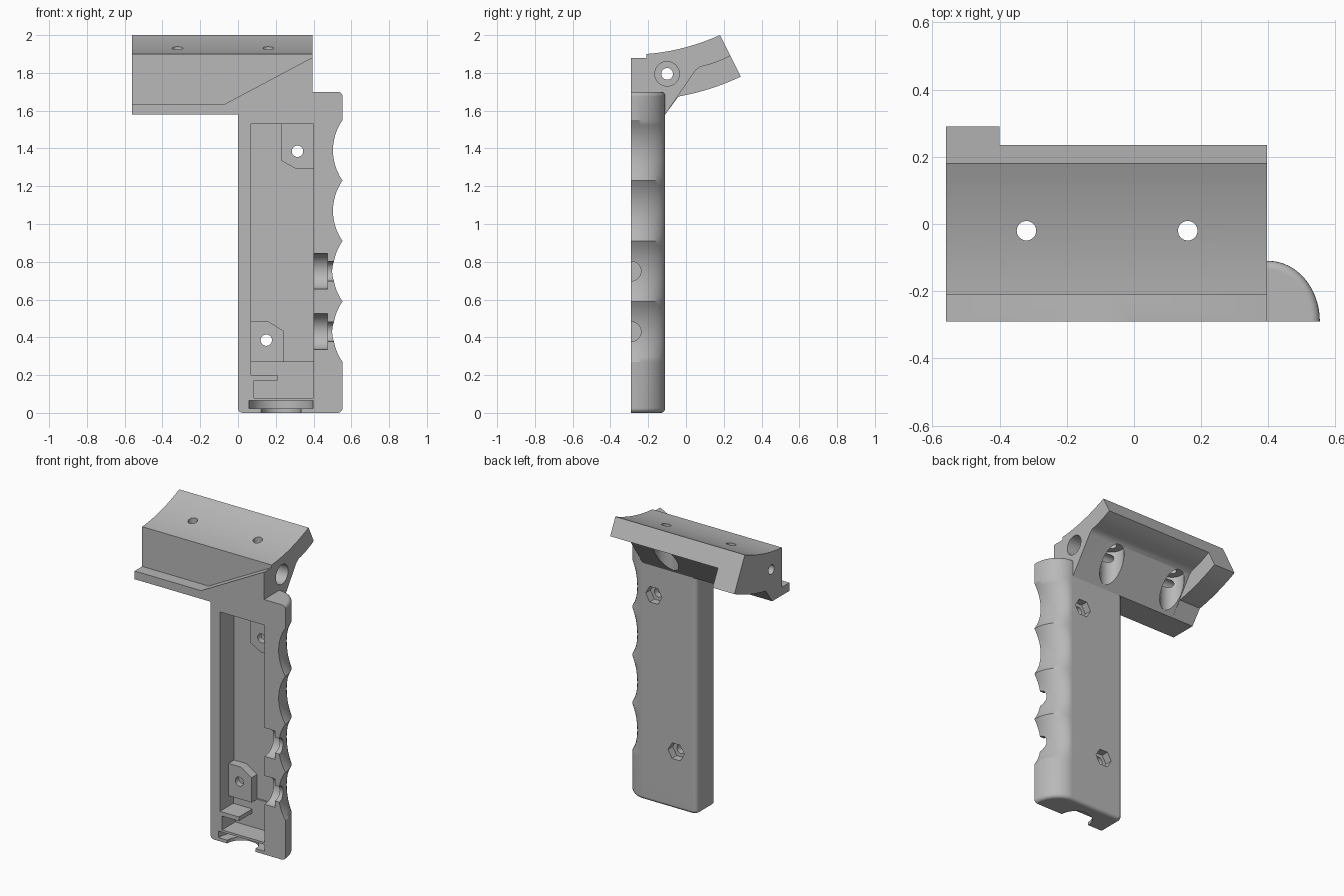
import bpy, bmesh, math
from mathutils import Vector

cube = bpy.data.objects.get("Cube")
if cube:
    bpy.data.objects.remove(cube, do_unlink=True)

grey = bpy.data.materials.new("plain grey")
grey.use_nodes = True
grey.diffuse_color = (0.48, 0.48, 0.48, 1)
grey.node_tree.nodes["Principled BSDF"].inputs["Base Color"].default_value = grey.diffuse_color

FRONT, BACK, SIDE = -0.29, -0.11, 0.4


def loft(name, rings):
    """Closed solid through a list of equal rings."""
    bm = bmesh.new()
    rows = [[bm.verts.new(p) for p in ring] for ring in rings]
    n = len(rows[0])
    for low, high in zip(rows, rows[1:]):
        for i in range(n):
            j = (i + 1) % n
            bm.faces.new((low[i], low[j], high[j], high[i]))
    bm.faces.new(rows[0][::-1])
    bm.faces.new(rows[-1])
    bmesh.ops.recalc_face_normals(bm, faces=bm.faces)
    mesh = bpy.data.meshes.new(name)
    bm.to_mesh(mesh)
    bm.free()
    mesh.materials.append(grey)
    obj = bpy.data.objects.new(name, mesh)
    bpy.context.collection.objects.link(obj)
    return obj


def prism(name, axis, outline, start, end):
    """Outline in the two other axes, pushed along the given axis."""
    place = {"x": lambda a, b, t: (t, a, b),
             "y": lambda a, b, t: (a, t, b),
             "z": lambda a, b, t: (a, b, t)}[axis]
    return loft(name, [[place(a, b, t) for a, b in outline] for t in (start, end)])


def rect(a0, a1, b0, b1):
    return [(a0, b0), (a1, b0), (a1, b1), (a0, b1)]


def circle(a, b, r, sides=32):
    return [(a + r * math.cos(math.tau * i / sides), b + r * math.sin(math.tau * i / sides))
            for i in range(sides)]


def bow(p, q, sag, steps=12):
    """Shallow curve from p to q, bulging downward by sag."""
    p, q = Vector(p), Vector(q)
    return [tuple(p.lerp(q, i / steps) - Vector((0, 4 * sag * (i / steps) * (1 - i / steps))))
            for i in range(steps + 1)]


def combine(target, other, operation="DIFFERENCE"):
    mod = target.modifiers.new("combine", "BOOLEAN")
    mod.operation, mod.solver, mod.object = operation, "EXACT", other
    bpy.context.view_layer.objects.active = target
    bpy.ops.object.modifier_apply(modifier=mod.name)
    bpy.data.objects.remove(other, do_unlink=True)


# Grip: rounded half section, lofted upward with finger scallops
def scallop(z):
    for i in range(4):
        dz = abs(z - 0.43 - 0.32 * i)
        if dz <= 0.16:
            return math.sqrt(0.28 ** 2 - dz * dz) - math.sqrt(0.28 ** 2 - 0.16 ** 2)
    return 0


def section(z, inset):
    r, pts = 0.03, [(inset, FRONT)]
    for i in range(6):
        a = math.pi - math.pi / 2 * i / 5
        pts.append((inset + r + r * math.cos(a), BACK - inset - r + r * math.sin(a)))
    rx, ry = 0.153 - scallop(z) - inset, BACK - FRONT - inset
    for i in range(17):
        a = math.pi / 2 * (1 - i / 16)
        pts.append((SIDE + rx * math.cos(a), FRONT + ry * math.sin(a)))
    return [(x, y, z) for x, y in pts]


top, edge = 1.7, 0.025
turns = [math.pi / 2 * i / 5 for i in range(6)]
levels = [(edge * (1 - math.cos(a)), edge * (1 - math.sin(a))) for a in turns]
levels = [(edge - edge * math.cos(a), edge - edge * math.sin(a)) for a in turns]
levels += [(0.27 + 0.32 * 4 * i / 48, 0) for i in range(49)]
levels += [(top - edge + edge * math.sin(a), edge - edge * math.cos(a)) for a in turns]
body = loft("grip_and_mount", [section(z, d) for z, d in levels])

# Mount: saddle prism along x, with a thicker end block
foot = [(FRONT, 1.58), (FRONT, 1.88), (-0.21, 1.88)]
saddle = bow((-0.21, 1.90), (0.18, 2.0), 0.018)
slab = foot + saddle + [(0.235, 1.89)] + bow((0.235, 1.89), (0.075, 1.832), 0.006, 6)[1:]
slab += [(0.052, 1.815), (-0.11, 1.58)]
combine(body, prism("mount", "x", slab, -0.56, 0.395), "UNION")
block = foot + saddle + bow((0.29, 1.78), (-0.04, 1.675), 0.012) + [(-0.11, 1.58)]
combine(body, prism("end_block", "x", block, -0.56, -0.4), "UNION")

# Front recess above the sloping ledge
ledge = [(-0.7, 1.635), (-0.07, 1.635), (0.39, 1.88), (0.5, 1.88), (0.5, 2.1), (-0.7, 2.1)]
combine(body, prism("ledge_cut", "y", ledge, -0.4, -0.21))

# Main cavity with a shallower lower step, and the pockets under it
for x0, x1, z0, z1, floor in [(0.07, SIDE, 0.275, 1.53, -0.14), (0.07, SIDE, 0.2, 0.28, -0.15),
                              (0.21, SIDE, 0.16, 0.21, -0.15), (0.085, SIDE, 0.08, 0.172, -0.15)]:
    combine(body, prism("cavity_cut", "y", rect(x0, x1, z0, z1), -0.4, floor))

# Screw bosses, each with a through hole and a nut pocket at the back
upper = [(0.23, 1.335), (0.31, 1.29), (0.41, 1.29), (0.41, 1.54), (0.23, 1.54)]
lower = [(0.06, 0.27), (0.24, 0.27), (0.24, 0.435), (0.16, 0.485), (0.06, 0.485)]
for outline, x, z in [(upper, 0.315, 1.385), (lower, 0.15, 0.385)]:
    combine(body, prism("boss", "y", outline, -0.2, -0.125), "UNION")
    combine(body, prism("screw_hole", "y", circle(x, z, 0.03), -0.4, 0))
    combine(body, prism("nut_pocket", "y", circle(x, z, 0.06, 6), -0.16, 0))

# Button seats through the finger side
for z in (0.43, 0.75):
    combine(body, prism("button_seat", "x", circle(FRONT, z, 0.095), 0.38, 0.475))
    combine(body, prism("button_hole", "x", circle(FRONT, z, 0.052), 0.45, 0.6))

# Round socket in the base
combine(body, prism("socket_groove", "z", circle(0.228, FRONT, 0.17, 48), 0.022, 0.065))
combine(body, prism("socket_hole", "z", circle(0.228, FRONT, 0.105, 48), -0.1, 0.04))

# Mount bolts from below, and the long cross hole with its counterbore
for x in (-0.32, 0.16):
    combine(body, prism("bolt_hole", "z", circle(x, -0.02, 0.029), 1.6, 2.1))
    combine(body, prism("bolt_head", "z", circle(x, -0.02, 0.075), 1.5, 1.84))
combine(body, prism("cross_hole", "x", circle(-0.1, 1.795, 0.031), -0.7, 0.5))
combine(body, prism("cross_counterbore", "x", circle(-0.1, 1.795, 0.065), 0.3, 0.5))

# Smooth curves, crisp edges
bpy.ops.object.select_all(action="DESELECT")
body.select_set(True)
bpy.context.view_layer.objects.active = body
bpy.ops.object.shade_smooth_by_angle(angle=math.radians(30))
weighted = body.modifiers.new("even shading", "WEIGHTED_NORMAL")
weighted.keep_sharp = True
